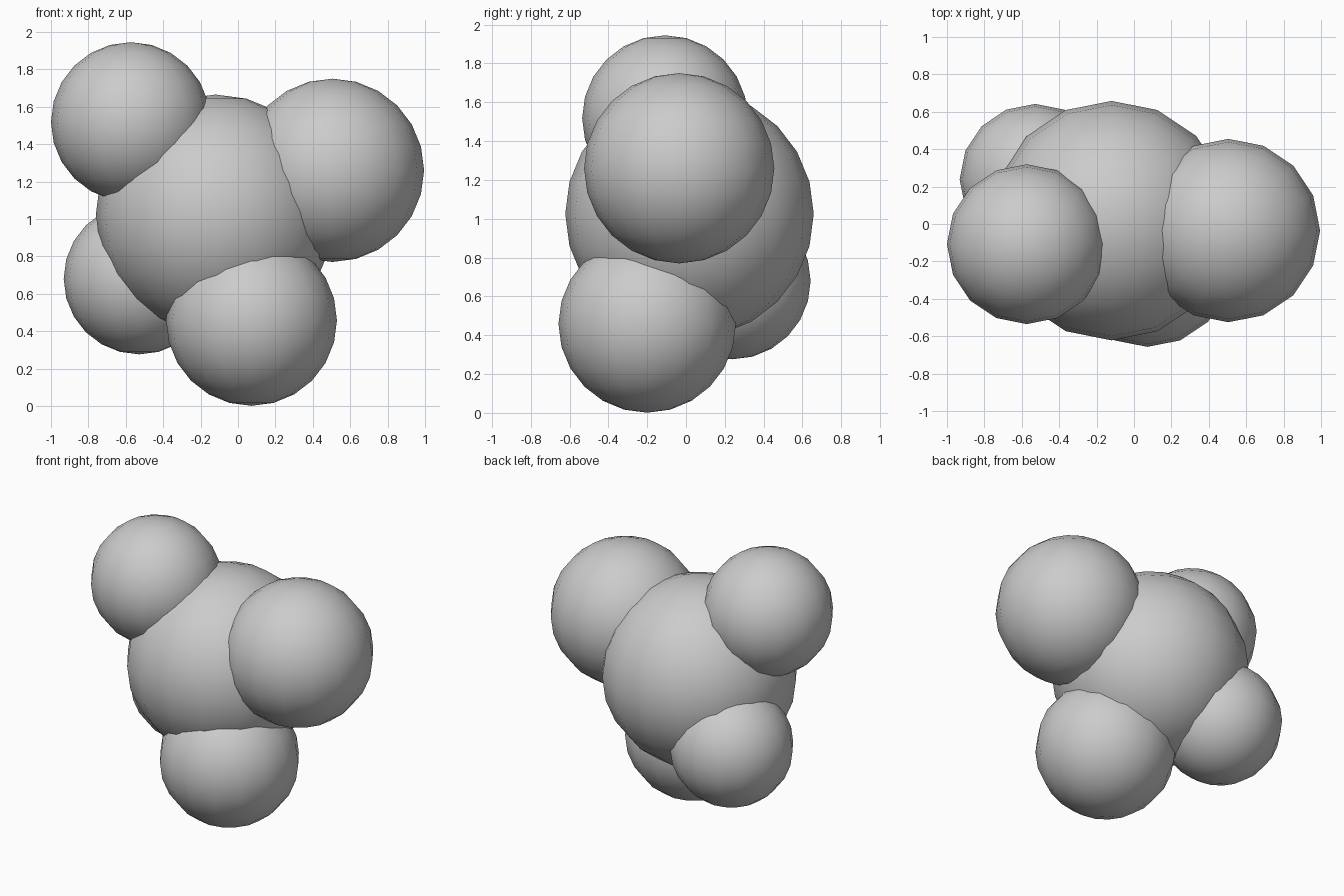
import bpy

if "Cube" in bpy.data.objects:
    bpy.data.objects.remove(bpy.data.objects["Cube"])


def ball(name, center, radius):
    """Smooth low-poly ball with poles up and down."""
    bpy.ops.mesh.primitive_uv_sphere_add(
        segments=16, ring_count=12, radius=radius, location=center)
    obj = bpy.context.object
    obj.name = name
    bpy.ops.object.shade_smooth()
    return obj


# Large central ball
ball("core_ball", (-0.12, 0.018, 1.025), 0.64)

# Four smaller balls partly sunk into it, in a tetrahedral arrangement
ball("upper_left_ball", (-0.573, -0.108, 1.518), 0.427)
ball("right_ball", (0.505, -0.035, 1.26), 0.49)
ball("bottom_front_ball", (0.072, -0.20, 0.458), 0.457)
ball("lower_back_ball", (-0.528, 0.238, 0.68), 0.404)
